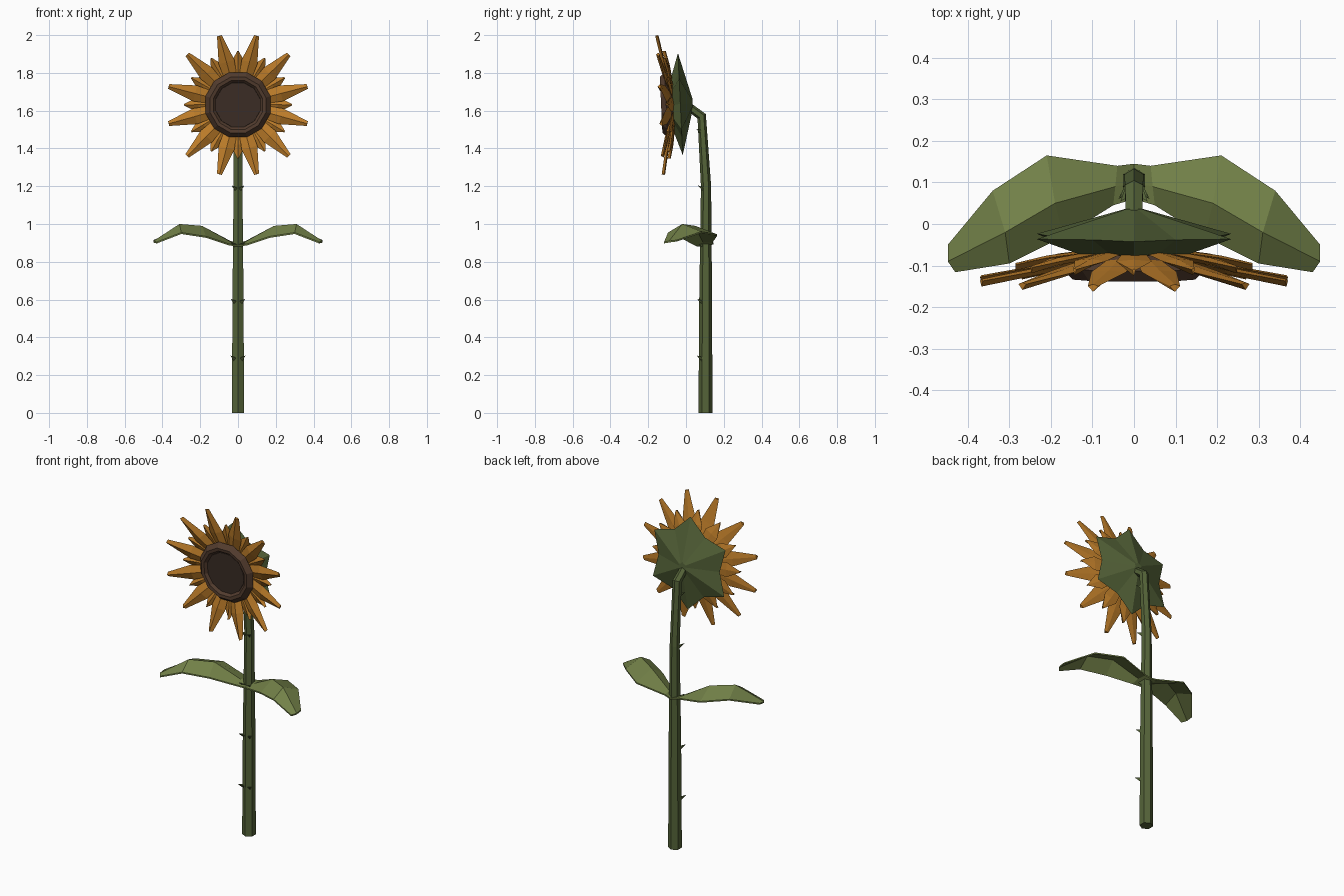
import bpy, bmesh
from math import sin, cos, pi, radians
from mathutils import Vector, Matrix

if "Cube" in bpy.data.objects:
    bpy.data.objects.remove(bpy.data.objects["Cube"])


def material(name, rgb):
    m = bpy.data.materials.new(name)
    m.diffuse_color = (*rgb, 1)
    m.use_nodes = True
    m.node_tree.nodes["Principled BSDF"].inputs["Base Color"].default_value = m.diffuse_color
    return m


STEM = material("stem_green", (0.09, 0.125, 0.04))
LEAF = material("leaf_green", (0.17, 0.22, 0.065))
PETAL = material("petal_orange", (0.50, 0.20, 0.022))
RIM = material("rim_brown", (0.085, 0.045, 0.027))
SEED = material("seed_brown", (0.045, 0.027, 0.019))

# Flower head frame: x = right, y = depth, z = up, leaning slightly forward
HEAD = Matrix.Translation((0, 0, 1.636)) @ Matrix.Rotation(radians(2.7), 4, 'X')


def make(name, bm, mat, matrix=None):
    bmesh.ops.recalc_face_normals(bm, faces=bm.faces)
    if matrix:
        bm.transform(matrix)
    me = bpy.data.meshes.new(name)
    bm.to_mesh(me)
    bm.free()
    me.materials.append(mat)
    ob = bpy.data.objects.new(name, me)
    bpy.context.collection.objects.link(ob)
    return ob


def loft(bm, rings, cap=True):
    """Join equal-length closed rings of points, closing both ends."""
    vs = [[bm.verts.new(p) for p in r] for r in rings]
    n = len(vs[0])
    for a, b in zip(vs, vs[1:]):
        for i in range(n):
            j = (i + 1) % n
            bm.faces.new((a[i], a[j], b[j], b[i]))
    if cap:
        bm.faces.new(vs[0])
        bm.faces.new(vs[-1])


def circle(r, y, n=12, start=pi / 12):
    return [(r * cos(start + 2 * pi * i / n), y, r * sin(start + 2 * pi * i / n)) for i in range(n)]


# Stem: tapered hexagonal tube bending forward into the head
path = [(0.103, 0, 0.037), (0.104, 0.6, 0.034), (0.106, 1.2, 0.027),
        (0.083, 1.57, 0.025), (0.0, 1.632, 0.022)]
pts = [Vector((0, y, z)) for y, z, r in path]
rings = []
for k, p in enumerate(pts):
    before = (p - pts[k - 1]).normalized() if k else Vector((0, 0, 1))
    after = (pts[k + 1] - p).normalized() if k < len(pts) - 1 else before
    t = (before + after).normalized()
    side, r = Vector((0, t.z, -t.y)), path[k][2]
    rings.append([p + side * r * cos(i * pi / 3) + Vector((r * sin(i * pi / 3), 0, 0)) for i in range(6)])
bm = bmesh.new()
loft(bm, rings)
make("stem", bm, STEM)

# Thorns: paired spikes on the front of the stem
bm = bmesh.new()
for z, y, x in [(0.29, 0.08, 0.024), (0.59, 0.082, 0.022), (0.89, 0.084, 0.02),
                (1.19, 0.087, 0.017), (1.49, 0.078, 0.016)]:
    for s in (-1, 1):
        base = [bm.verts.new((s * (x + dx), y + dy, z + dz))
                for dx, dy, dz in [(-0.012, -0.008, 0.003), (0.004, 0.012, 0.003), (-0.004, 0.004, -0.018)]]
        tip = bm.verts.new((s * (x + 0.017), y - 0.024, z + 0.014))
        bm.faces.new(base)
        for i in range(3):
            bm.faces.new((base[i], base[(i + 1) % 3], tip))
make("thorns", bm, STEM)

# Leaves: back edge, midrib and front edge at each station
stations = [
    ((0.0, 0.145, 0.90), (0.0, 0.10, 0.89), (0.0, 0.06, 0.888)),
    ((0.04, 0.14, 0.91), (0.045, 0.09, 0.91), (0.05, 0.045, 0.895)),
    ((0.21, 0.165, 0.945), (0.19, 0.05, 0.99), (0.17, -0.03, 0.935)),
    ((0.34, 0.08, 0.96), (0.31, -0.02, 1.0), (0.30, -0.095, 0.955)),
    ((0.448, -0.05, 0.915), (0.448, -0.09, 0.91), (0.43, -0.116, 0.905))]
for s, name in ((1, "right_leaf"), (-1, "left_leaf")):
    bm = bmesh.new()
    loft(bm, [[(s * x, y, z) for x, y, z in st] +
              [(s * x, y, z - 0.008) for x, y, z in reversed(st)] for st in stations])
    make(name, bm, LEAF)

# Sepals: six-pointed star, coned front and back
bm = bmesh.new()
star = []
for i in range(12):
    r = 0.27 if i % 2 == 0 else 0.20
    star.append((r * sin(i * pi / 6), -0.03, r * cos(i * pi / 6)))
loft(bm, [[(x * 0.1, 0.035, z * 0.1) for x, y, z in star], star,
          [(x * 0.5, -0.075, z * 0.5) for x, y, z in star]])
make("sepals", bm, STEM, HEAD)


# Petals: ridged blades given by (radius, half width, depth)
def petals(name, blade, start):
    bm = bmesh.new()
    for k in range(12):
        turn = Matrix.Rotation(start + k * pi / 6, 3, 'Y')
        loft(bm, [[turn @ Vector(p) for p in
                   ((-w, d, r), (0, d - 0.014, r), (w, d, r), (0, d + 0.004, r))] for r, w, d in blade])
    make(name, bm, PETAL, HEAD)


petals("outer_petals", [(0.12, 0.03, -0.078), (0.235, 0.043, -0.105), (0.38, 0.013, -0.132)], pi / 12)
petals("inner_petals", [(0.12, 0.03, -0.068), (0.21, 0.043, -0.08), (0.285, 0.004, -0.098)], 0)

# Flower centre: raised rim and recessed seed disc
bm = bmesh.new()
loft(bm, [circle(0.13, -0.07), circle(0.178, -0.105), circle(0.153, -0.132),
          circle(0.135, -0.13), circle(0.122, -0.115)])
make("centre_rim", bm, RIM, HEAD)
bm = bmesh.new()
loft(bm, [circle(0.124, -0.11), circle(0.121, -0.117)])
make("seed_disc", bm, SEED, HEAD)
